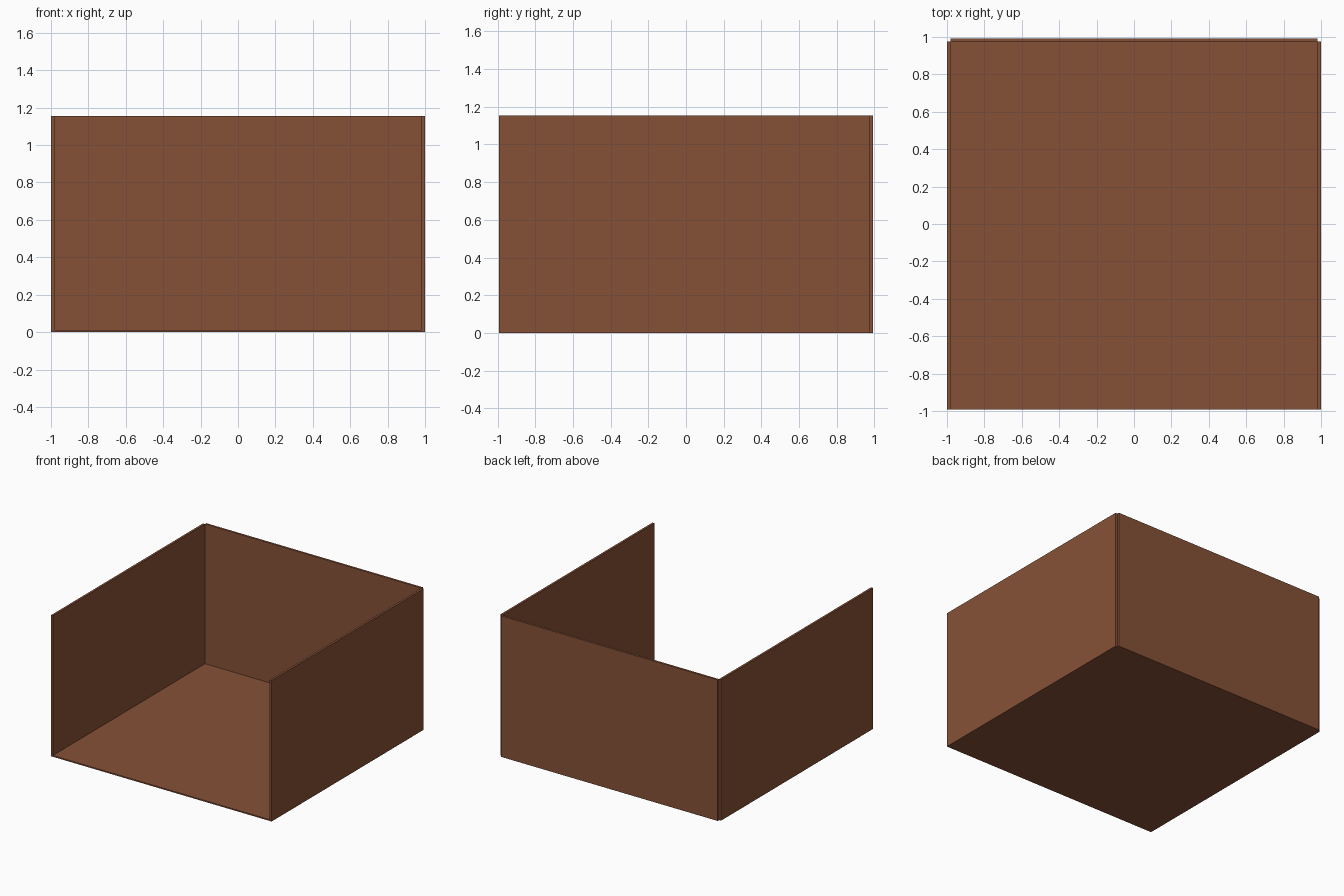
import bpy

if "Cube" in bpy.data.objects:
    bpy.data.objects.remove(bpy.data.objects["Cube"])

W, D, H = 1.0, 0.993, 1.155   # half width, half depth, height
T = 0.018                     # panel thickness

brown = bpy.data.materials.new("wood brown")
brown.diffuse_color = (0.24, 0.083, 0.037, 1)
brown.use_nodes = True
brown.node_tree.nodes["Principled BSDF"].inputs["Base Color"].default_value = brown.diffuse_color


def panel(name, lo, hi):
    """Axis-aligned box between two corners."""
    bpy.ops.mesh.primitive_cube_add(size=1)
    ob = bpy.context.object
    ob.name = name
    for v in ob.data.vertices:
        v.co = [lo[i] if v.co[i] < 0 else hi[i] for i in range(3)]
    ob.data.materials.append(brown)
    return ob


# floor fits between the side walls, open at the front and top
panel("floor", (-W + T, -D, 0), (W - T, D - T, T * 0.6))

# side walls, stopping short of the back panel
for name, s in (("left_wall", -1), ("right_wall", 1)):
    x0, x1 = sorted((s * W, s * (W - T)))
    panel(name, (x0, -D, 0), (x1, D - T, H))

# back panel, inset by the side wall thickness
panel("back_wall", (-W + T, D - T, 0), (W - T, D, H))
